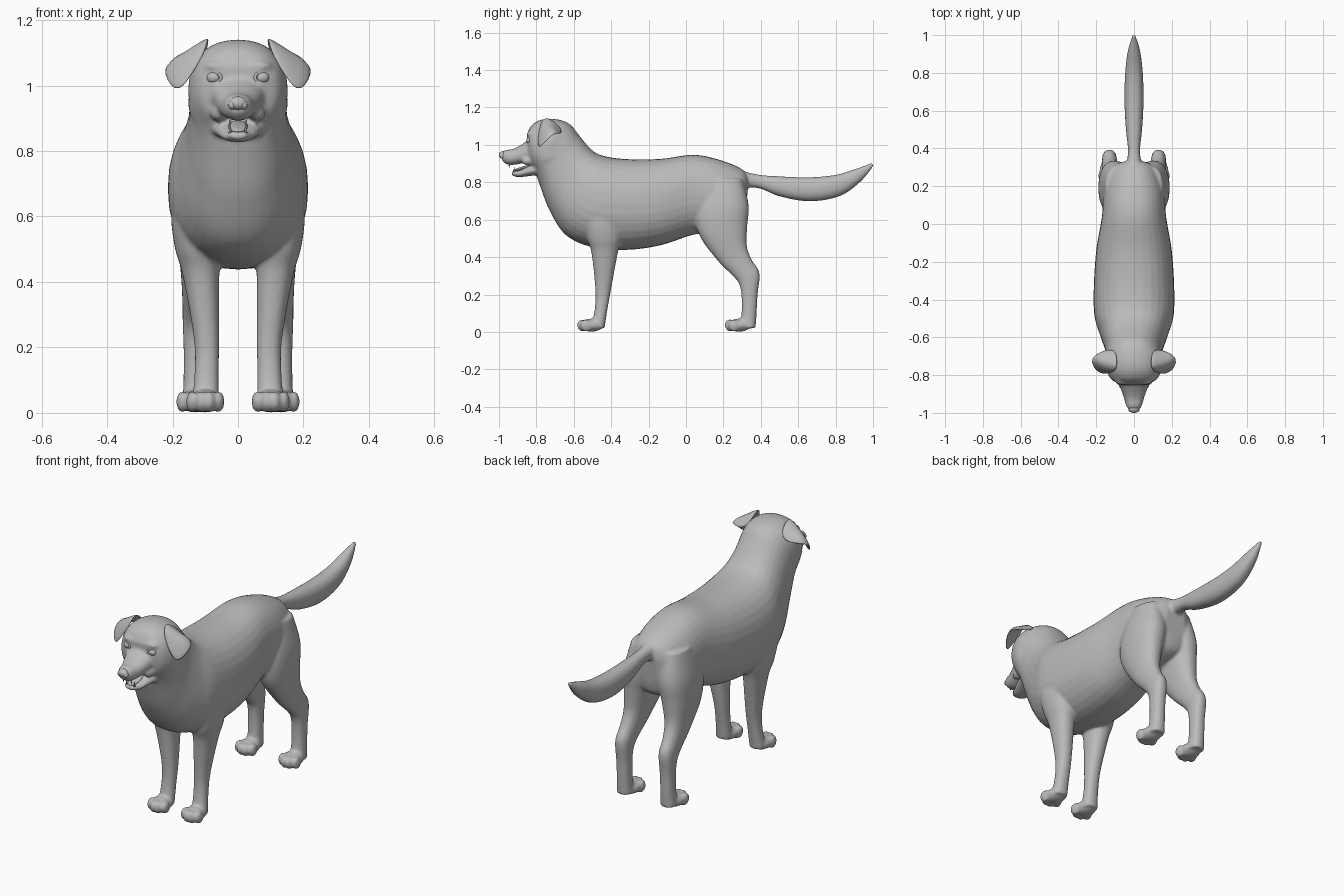
import bpy, bmesh, math
from mathutils import Vector, Matrix

if "Cube" in bpy.data.objects:
    bpy.data.objects.remove(bpy.data.objects["Cube"], do_unlink=True)

grey = bpy.data.materials.new("plain grey")
grey.use_nodes = True
COLOUR = (0.5, 0.5, 0.5, 1)
grey.diffuse_color = COLOUR
grey.node_tree.nodes["Principled BSDF"].inputs["Base Color"].default_value = COLOUR


def catmull(a, b, c, d, t):
    """Smooth interpolation between rings b and c."""
    return [q + 0.5 * t * (r - p + t * (2 * p - 5 * q + 4 * r - s + t * (3 * (q - r) + s - p)))
            for p, q, r, s in zip(a, b, c, d)]


def loft(bm, rings, side=1, steps=5, sides=32, power=2.25):
    """Closed tube; ring = (y, z) of one edge, (y, z) of the other, half width, x."""
    rings = [tuple(r) + (0,) * (6 - len(r)) for r in rings]
    padded = [rings[0]] + rings + [rings[-1]]
    path = [catmull(*padded[i:i + 4], k / steps)
            for i in range(len(rings) - 1) for k in range(steps)] + [rings[-1]]
    loops = []
    for ya, za, yb, zb, width, x in path:
        centre = Vector((x * side, (ya + yb) / 2, (za + zb) / 2))
        along = Vector((0, (ya - yb) / 2, (za - zb) / 2))
        loop = []
        for k in range(sides):
            angle = math.tau * k / sides
            c, s = math.cos(angle), math.sin(angle)
            c = math.copysign(abs(c) ** (2 / power), c)
            s = math.copysign(abs(s) ** (2 / power), s)
            loop.append(bm.verts.new(centre + along * s + Vector((width * c, 0, 0))))
        loops.append(loop)
    faces = [bm.faces.new(loops[0]), bm.faces.new(loops[-1])]
    for p, q in zip(loops, loops[1:]):
        for k in range(sides):
            n = (k + 1) % sides
            faces.append(bm.faces.new((p[k], p[n], q[n], q[k])))
    bmesh.ops.recalc_face_normals(bm, faces=faces)


def ball(bm, centre, size, turn=0):
    """Ellipsoid with the given half sizes, turned about x."""
    matrix = Matrix.Translation(centre) @ Matrix.Rotation(turn, 4, "X") @ Matrix.Diagonal((*size, 1))
    bmesh.ops.create_uvsphere(bm, u_segments=24, v_segments=16, radius=1, matrix=matrix)


def finish(bm, name):
    mesh = bpy.data.meshes.new(name)
    bm.to_mesh(mesh)
    bm.free()
    mesh.materials.append(grey)
    mesh.shade_smooth()
    obj = bpy.data.objects.new(name, mesh)
    bpy.context.collection.objects.link(obj)
    return obj


body = bmesh.new()

# Torso, neck and skull in one sweep from rump to brow
loft(body, [
    (.335, .82, .32, .64, .06), (.30, .87, .29, .57, .12), (.18, .92, .16, .53, .16),
    (.04, .947, .04, .52, .17), (-.14, .925, -.14, .462, .2), (-.33, .925, -.33, .438, .213),
    (-.46, .947, -.51, .455, .21), (-.52, .99, -.645, .52, .18), (-.57, 1.05, -.73, .65, .155),
    (-.62, 1.11, -.78, .78, .148), (-.68, 1.135, -.8, .84, .152), (-.76, 1.138, -.81, .86, .142),
    (-.82, 1.11, -.83, .89, .118), (-.85, 1.06, -.845, .95, .075)])

# Tail, thick in the middle and sweeping up to a point
loft(body, [
    (.27, .87, .29, .77, .045), (.38, .842, .39, .768, .032), (.5, .832, .5, .725, .043),
    (.66, .827, .66, .698, .051), (.8, .84, .82, .725, .046), (.91, .873, .93, .8, .032),
    (.995, .905, 1.005, .888, .008)])

# Upper muzzle and open lower jaw
loft(body, [
    (-.78, 1.08, -.78, .9, .1), (-.86, 1.015, -.85, .905, .076), (-.92, .98, -.92, .893, .054),
    (-.965, .972, -.96, .897, .041), (-.988, .955, -.982, .915, .026)])
loft(body, [
    (-.77, .91, -.78, .84, .09), (-.84, .888, -.85, .832, .066), (-.89, .864, -.9, .827, .046),
    (-.928, .862, -.932, .838, .026)])

FRONT_LEG = [
    (-.54, .7, -.36, .7, .06, .13), (-.55, .6, -.34, .6, .074, .13), (-.53, .5, -.345, .5, .07, .122),
    (-.505, .42, -.365, .42, .056, .113), (-.485, .23, -.4, .23, .039, .096),
    (-.488, .12, -.42, .12, .037, .096), (-.51, .02, -.435, .02, .042, .1)]
HIND_LEG = [
    (.1, .82, .3, .82, .06, .09), (.05, .66, .335, .68, .085, .1), (.07, .52, .328, .57, .074, .112),
    (.17, .38, .325, .46, .052, .122), (.255, .295, .352, .385, .042, .128),
    (.288, .245, .393, .315, .039, .13), (.298, .17, .383, .2, .036, .13),
    (.295, .08, .377, .09, .037, .13), (.28, .02, .372, .02, .042, .13)]

for side in (1, -1):
    for leg, x, y in ((FRONT_LEG, .1, -.505), (HIND_LEG, .13, .285)):
        loft(body, leg, side)
        # Paw with four toes, the middle pair forward
        ball(body, (side * x, y, .036), (.052, .062, .035))
        for i in (-1.5, -.5, .5, 1.5):
            reach = .048 if abs(i) < 1 else .03
            ball(body, (side * x + i * .027, y - reach, .034), (.018, .03, .034), .3)
    # Cheek, brow and mouth corner
    ball(body, (side * .09, -.73, .945), (.062, .08, .08))
    ball(body, (side * .06, -.82, 1.058), (.045, .032, .02))
    ball(body, (side * .058, -.84, .915), (.026, .04, .025))

dog = finish(body, "body")
remesh = dog.modifiers.new("blend", "REMESH")
remesh.mode = "VOXEL"
remesh.voxel_size = 0.0075
remesh.use_smooth_shade = True
smooth = dog.modifiers.new("soften", "SMOOTH")
smooth.factor = 0.5
smooth.iterations = 7

# Nose pad with two nostril wings
nose = bmesh.new()
ball(nose, (0, -.978, .946), (.028, .022, .021))
for side in (1, -1):
    ball(nose, (side * .017, -.98, .94), (.013, .016, .014))
finish(nose, "nose")

# Tongue and the small canine teeth
tongue = bmesh.new()
ball(tongue, (0, -.875, .875), (.03, .055, .009), .3)
finish(tongue, "tongue")
teeth = bmesh.new()
for side in (1, -1):
    for height, y, flip in ((.89, -.945, math.pi), (.868, -.918, 0)):
        bmesh.ops.create_cone(teeth, cap_ends=True, segments=10, radius1=.005, radius2=.001, depth=.026,
                              matrix=Matrix.Translation((side * .024, y, height)) @ Matrix.Rotation(flip, 4, "X"))
finish(teeth, "teeth")

# Eyes with rounded lids around them
for side, label in ((1, "left"), (-1, "right")):
    eye = bmesh.new()
    ball(eye, (side * .073, -.833, 1.024), (.023, .02, .019))
    finish(eye, label + "_eye")
    bpy.ops.mesh.primitive_torus_add(major_radius=.024, minor_radius=.005, major_segments=28, minor_segments=10,
                                     location=(side * .074, -.838, 1.024),
                                     rotation=(math.pi / 2, 0, side * .45))
    lid = bpy.context.object
    lid.name = label + "_eyelid"
    lid.scale.y = .8
    lid.data.materials.append(grey)
    lid.data.shade_smooth()

# Folded ears: a back panel rising from the skull and a flap hanging forward
ear = bmesh.new()
points = [ear.verts.new(p) for p in (
    (.085, -.755, 1.168), (.165, -.745, 1.125), (.25, -.71, 1.07), (.19, -.795, .955),
    (.14, -.795, 1.03), (.1, -.78, 1.1), (.09, -.66, 1.09), (.15, -.66, 1.05))]
for face in ((0, 5, 4, 1), (1, 4, 3, 2), (0, 1, 7, 6), (1, 2, 7)):
    ear.faces.new([points[i] for i in face])
bmesh.ops.recalc_face_normals(ear, faces=ear.faces)
ears = finish(ear, "ears")
ears.modifiers.new("both sides", "MIRROR").use_mirror_merge = False
thick = ears.modifiers.new("thickness", "SOLIDIFY")
thick.thickness = .016
thick.offset = 0
ears.modifiers.new("rounding", "SUBSURF").levels = 2
